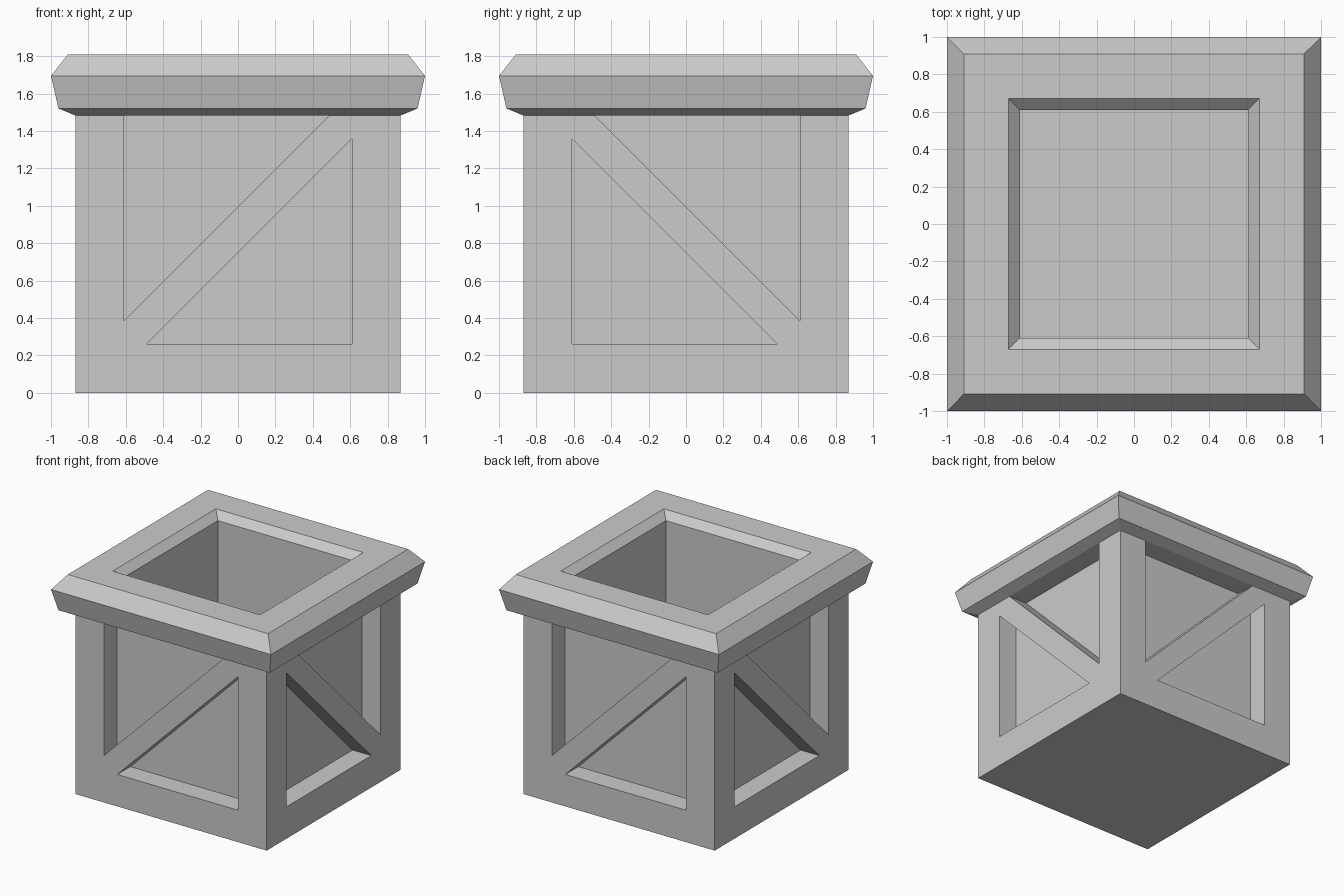
import bpy, bmesh

if "Cube" in bpy.data.objects:
    bpy.data.objects.remove(bpy.data.objects["Cube"])


def make_object(name, bm):
    bmesh.ops.recalc_face_normals(bm, faces=bm.faces[:])
    mesh = bpy.data.meshes.new(name)
    bm.to_mesh(mesh)
    bm.free()
    obj = bpy.data.objects.new(name, mesh)
    bpy.context.collection.objects.link(obj)
    return obj


def bridge(bm, a, b):
    n = len(a)
    for i in range(n):
        j = (i + 1) % n
        bm.faces.new((a[i], a[j], b[j], b[i]))


# Planter: square rings (half width, height) up the outside, over the rim, down the inside
PROFILE = [(0.87, 0), (0.87, 1.483), (0.96, 1.52), (1.0, 1.695), (0.91, 1.808),
           (0.67, 1.808), (0.61, 1.75), (0.61, 0.26)]
bm = bmesh.new()
rings = [[bm.verts.new((sx * r, sy * r, z)) for sx, sy in ((-1, -1), (1, -1), (1, 1), (-1, 1))]
         for r, z in PROFILE]
for lower, upper in zip(rings, rings[1:]):
    bridge(bm, lower, upper)
bm.faces.new(rings[0])
bm.faces.new(rings[-1])
planter = make_object("planter_box", bm)

# Recess cutters: two triangles per side, leaving a diagonal brace
PANEL, OUTSIDE = 0.70, 0.95
UPPER = [(-0.61, 0.385), (0.488, 1.483), (-0.61, 1.483)]
LOWER = [(-0.488, 0.262), (0.61, 0.262), (0.61, 1.36)]
SIDES = [lambda u, d: (u, -d), lambda u, d: (d, -u),
         lambda u, d: (-u, d), lambda u, d: (-d, u)]
bm = bmesh.new()
for side in SIDES:
    for tri in (UPPER, LOWER):
        inner, outer = [[bm.verts.new((*side(u, d), z)) for u, z in tri]
                        for d in (PANEL, OUTSIDE)]
        bridge(bm, inner, outer)
        bm.faces.new(inner)
        bm.faces.new(outer)
cutter = make_object("recess_cutter", bm)
cutter.hide_render = True

# Cut the panels and discard the helper
mod = planter.modifiers.new("recesses", 'BOOLEAN')
mod.operation = 'DIFFERENCE'
mod.solver = 'EXACT'
mod.object = cutter
bpy.context.view_layer.objects.active = planter
bpy.ops.object.modifier_apply(modifier=mod.name)
bpy.data.objects.remove(cutter)
